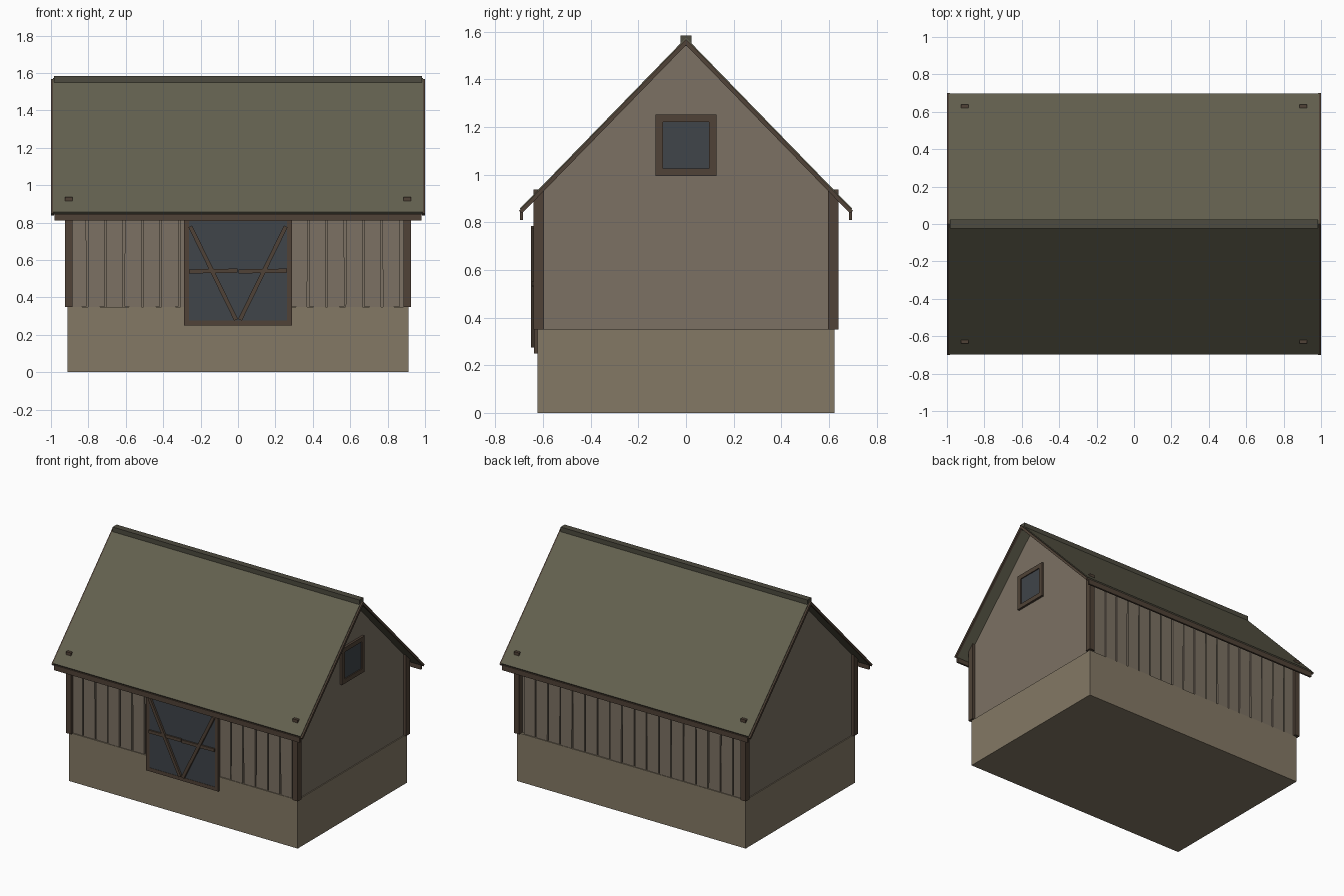
import bpy, bmesh, math, random
from mathutils import Matrix

if "Cube" in bpy.data.objects:
    bpy.data.objects.remove(bpy.data.objects["Cube"])

random.seed(4)


def material(name, rgb):
    m = bpy.data.materials.new(name)
    m.diffuse_color = (*rgb, 1)
    m.use_nodes = True
    m.node_tree.nodes["Principled BSDF"].inputs["Base Color"].default_value = m.diffuse_color
    return m


STONE = material("stone", (0.23, 0.19, 0.13))
PLANK = material("plank", (0.20, 0.165, 0.125))
ROOF = material("roof_green", (0.125, 0.118, 0.078))
CAP = material("cap_green", (0.075, 0.07, 0.05))
WOOD = material("dark_wood", (0.08, 0.055, 0.038))
GLASS = material("blue_grey", (0.05, 0.058, 0.068))


def finish(name, bm, mat):
    bmesh.ops.recalc_face_normals(bm, faces=bm.faces)
    me = bpy.data.meshes.new(name)
    bm.to_mesh(me)
    bm.free()
    me.materials.append(mat)
    ob = bpy.data.objects.new(name, me)
    bpy.context.collection.objects.link(ob)
    return ob


def box(name, x, y, z, mat, tilt=0):
    """Box from (min, max) ranges, optionally tilted about its own y axis."""
    bm = bmesh.new()
    size = [r[1] - r[0] for r in (x, y, z)]
    bmesh.ops.create_cube(bm, size=1, matrix=Matrix.Diagonal((*size, 1)))
    ob = finish(name, bm, mat)
    ob.location = [(r[0] + r[1]) / 2 for r in (x, y, z)]
    ob.rotation_euler.y = tilt
    return ob


def prism(name, profile, x0, x1, mat):
    """Extrude a (y, z) profile along x."""
    bm = bmesh.new()
    face = bm.faces.new([bm.verts.new((x0, y, z)) for y, z in profile])
    ext = bmesh.ops.extrude_face_region(bm, geom=[face])["geom"]
    verts = [v for v in ext if isinstance(v, bmesh.types.BMVert)]
    bmesh.ops.translate(bm, vec=(x1 - x0, 0, 0), verts=verts)
    return finish(name, bm, mat)


def span(a, b, s):
    return tuple(sorted((a * s, b * s)))


# Foundation and wall core
box("foundation", (-0.912, 0.912), (-0.622, 0.622), (0, 0.35), STONE)
box("wall_core", (-0.905, 0.905), (-0.60, 0.60), (0.35, 0.94), PLANK)

for s, side in ((-1, "front"), (1, "back")):
    # Vertical wall boards, each a little uneven
    for i in range(18):
        x = -0.901 + 0.0985 * i
        if s < 0 and x > -0.3 and x + 0.09 < 0.3:
            continue
        out = 0.616 + random.uniform(-0.003, 0.003)
        x0, x1 = max(x, -0.89), min(x + 0.09, 0.89)
        box(f"{side}_board_{i + 1}", (x0, x1), span(0.595, out, s), (0.35, 0.915),
            PLANK, random.uniform(-0.006, 0.006))
    # Roof slope and eave board
    prism(f"{side}_roof_slope",
          [(0, 1.574), (0.697 * s, 0.857), (0.684 * s, 0.843), (0, 1.547)],
          -0.988, 0.988, ROOF)
    box(f"{side}_eave_board", (-0.98, 0.98), span(0.684, 0.697, s), (0.81, 0.847), WOOD)

for e, end in ((-1, "left"), (1, "right")):
    # Gable triangles
    prism(f"{end}_gable", [(-0.603, 0.94), (0.603, 0.94), (0, 1.552)],
          0.875 * e, 0.905 * e, PLANK)
    for s, side in ((-1, "front"), (1, "back")):
        # Corner posts, whose tops just pierce the roof
        box(f"{side}_{end}_corner_post", span(0.885, 0.925, e), span(0.595, 0.64, s),
            (0.35, 0.937), WOOD)
        # Rake boards along the roof ends
        prism(f"{side}_{end}_rake_board",
              [(0, 1.568), (0.70 * s, 0.848), (0.688 * s, 0.837), (0, 1.543)],
              0.985 * e, 1.0 * e, WOOD)

# Ridge cap
box("ridge_cap", (-0.985, 0.985), (-0.023, 0.023), (1.54, 1.584), CAP)


# Frames of four bars around an opening
def frame(name, place, a, b, w):
    (a0, a1), (b0, b1) = a, b
    bars = ((a, (b0, b0 + w)), (a, (b1 - w, b1)),
            ((a0, a0 + w), (b0 + w, b1 - w)), ((a1 - w, a1), (b0 + w, b1 - w)))
    for k, (u, v) in enumerate(bars):
        box(f"{name}_{k + 1}", *place(u, v), WOOD)


# Gable window on the right end
frame("window_frame", lambda u, v: ((0.895, 0.921), u, v), (-0.128, 0.128), (0.993, 1.252), 0.032)
box("window_pane", (0.895, 0.914), (-0.1, 0.1), (1.02, 1.225), GLASS)

# Barn door with V bracing
frame("door_frame", lambda u, v: (u, (-0.637, -0.60), v), (-0.288, 0.288), (0.25, 0.835), 0.026)
box("door_panel", (-0.265, 0.265), (-0.635, -0.60), (0.273, 0.812), GLASS)
length, angle = math.hypot(0.245, 0.5), math.atan2(0.245, 0.5)
for s, side in ((-1, "left"), (1, "right")):
    box(f"{side}_door_brace", (0.133 * s - 0.011, 0.133 * s + 0.011), (-0.65, -0.632),
        (0.53 - length / 2, 0.53 + length / 2), WOOD, angle * s)
    box(f"{side}_door_rail", span(0.003, 0.262, s), (-0.646, -0.632), (0.53, 0.552), WOOD,
        -0.015)
